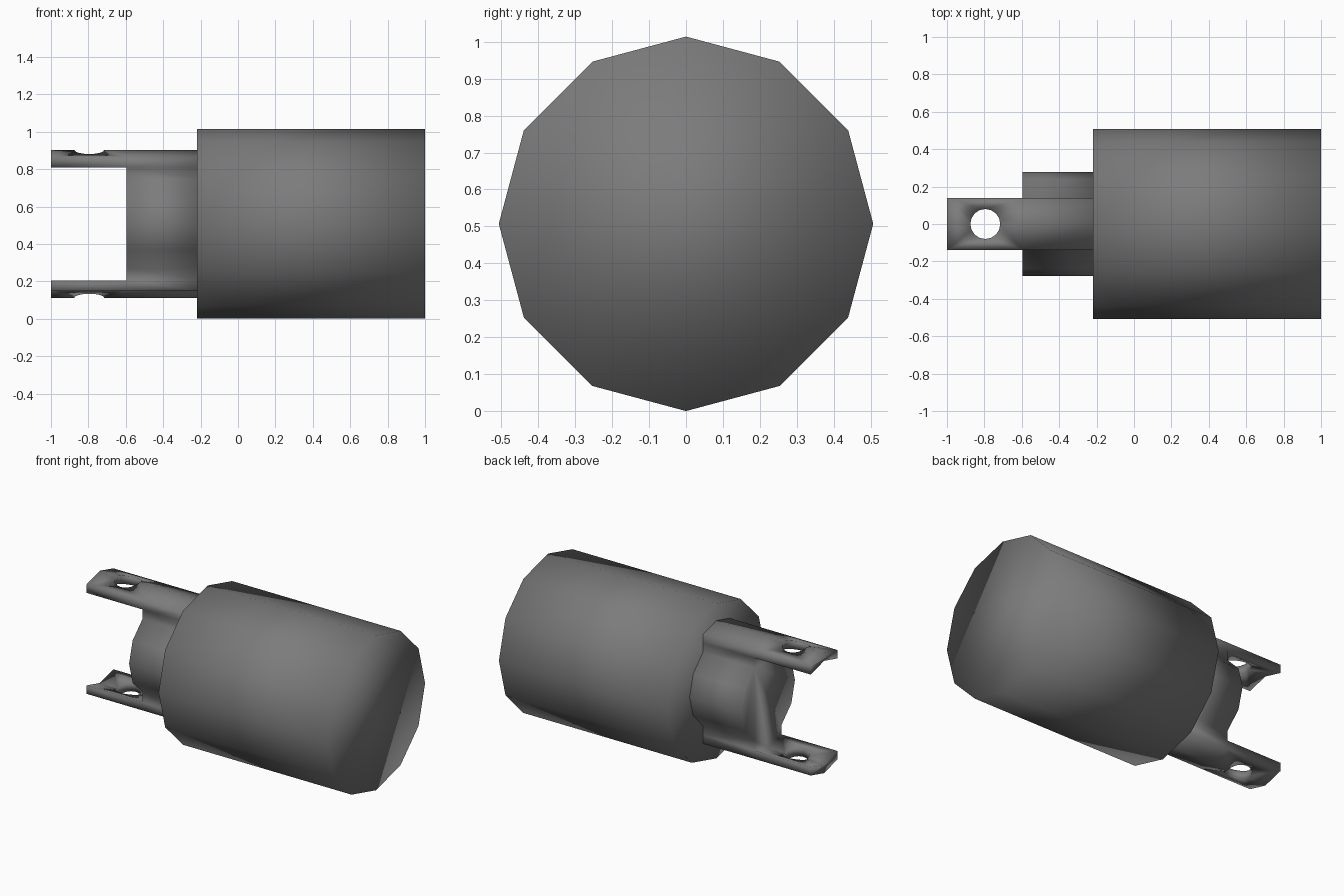
import bpy, bmesh, math

if "Cube" in bpy.data.objects:
    bpy.data.objects.remove(bpy.data.objects["Cube"])

CZ = 0.507                                   # height of the long axis
BODY_X, NECK_X, TIP_X = -0.22, -0.595, -1.0

grey = bpy.data.materials.new("dark_grey_metal")
grey.diffuse_color = (0.2, 0.2, 0.2, 1)
grey.use_nodes = True
grey.node_tree.nodes["Principled BSDF"].inputs["Base Color"].default_value = grey.diffuse_color


def finish(bm, name):
    bmesh.ops.remove_doubles(bm, verts=bm.verts, dist=1e-4)
    bmesh.ops.recalc_face_normals(bm, faces=bm.faces)
    me = bpy.data.meshes.new(name)
    bm.to_mesh(me)
    bm.free()
    for p in me.polygons:
        p.use_smooth = True
    me.materials.append(grey)
    ob = bpy.data.objects.new(name, me)
    bpy.context.collection.objects.link(ob)
    return ob


def strip(bm, pts, x0, x1):
    """Wall along an open chain of (y, z) points, from x0 to x1."""
    for (ya, za), (yb, zb) in zip(pts, pts[1:]):
        bm.faces.new([bm.verts.new(c) for c in (
            (x0, ya, CZ + za), (x0, yb, CZ + zb), (x1, yb, CZ + zb), (x1, ya, CZ + za))])


def cap(bm, pts, x):
    bm.faces.new([bm.verts.new((x, y, CZ + z)) for y, z in pts])


def circle(r, degs):
    return [(r * math.sin(math.radians(d)), r * math.cos(math.radians(d))) for d in degs]


# Main body: twelve-sided drum lying along x
bm = bmesh.new()
ring = circle(0.507, range(0, 360, 30))
strip(bm, ring + ring[:1], BODY_X, 1.0)
cap(bm, ring, BODY_X)
cap(bm, ring, 1.0)
finish(bm, "drum_body")

# Neck with two chevron-section fork tabs, one continuous mesh
R = 0.277
E, ZE = R * 0.5, R * math.cos(math.radians(30))
INNER, OUTER = 0.063, 0.118                  # tab offsets outward from the neck
BACK = BODY_X + 0.02
inner = [(-E, ZE + INNER), (0, R + INNER), (E, ZE + INNER)]
outer = [inner[0], (-E, ZE + OUTER), (0, R + OUTER), (E, ZE + OUTER), inner[2]]
side = [inner[2]] + circle(R, range(30, 151, 30)) + [(E, -ZE - INNER)]

bm = bmesh.new()
flip_y = lambda pts: [(-y, z) for y, z in pts]
flip_z = lambda pts: [(y, -z) for y, z in pts]
for pts in (side, flip_y(side)):
    strip(bm, pts, NECK_X, BACK)
for f in (list, flip_z):
    o, i = f(outer), f(inner)
    strip(bm, o, TIP_X, NECK_X)
    strip(bm, o, NECK_X, BACK)
    strip(bm, i, TIP_X, NECK_X)
    cap(bm, o + [i[1]], TIP_X)
    cap(bm, o + [i[1]], BACK)
middle = side + [(0, -R - INNER)] + flip_y(side)[::-1] + [(0, R + INNER)]
for x in (NECK_X, BACK):
    cap(bm, middle, x)
# close the inner apex edge at the hidden back end
fork = finish(bm, "neck_and_fork_tabs")

# Pin hole through both tabs
bpy.ops.mesh.primitive_cylinder_add(vertices=16, radius=0.08, depth=2,
                                    location=(-0.795, 0, CZ))
cutter = bpy.context.object
cutter.name = "pin_hole_cutter"
cutter.data.materials.append(grey)
cutter.hide_render = True
for p in cutter.data.polygons:
    p.use_smooth = True
mod = fork.modifiers.new("pin_hole", 'BOOLEAN')
mod.operation, mod.solver, mod.object = 'DIFFERENCE', 'EXACT', cutter
bpy.context.view_layer.objects.active = fork
bpy.ops.object.modifier_apply(modifier=mod.name)
bpy.data.objects.remove(cutter)
